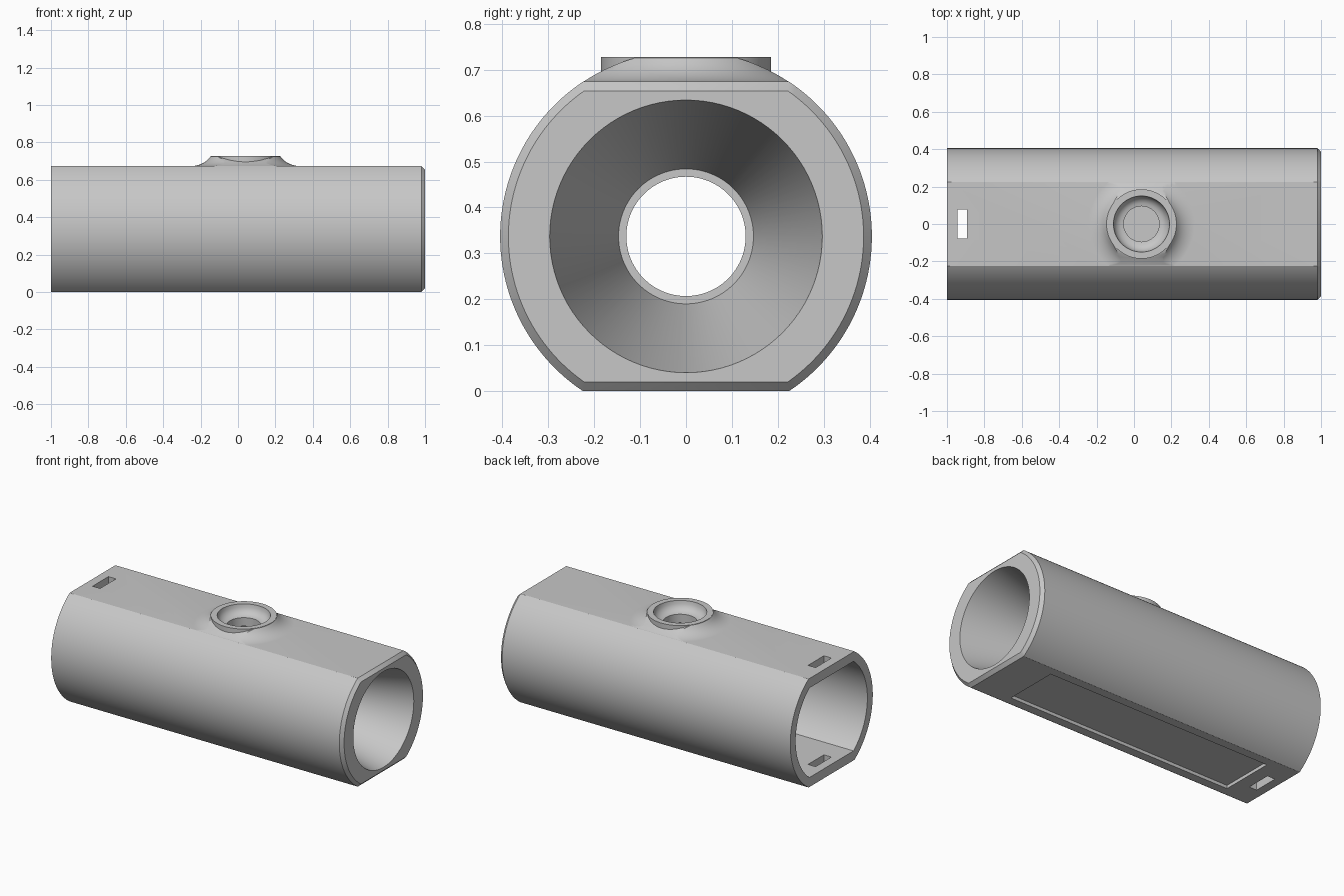
import bpy, bmesh, math
from mathutils import Vector

default = bpy.data.objects.get("Cube")
if default:
    bpy.data.objects.remove(default, do_unlink=True)

AXIS_Z = 0.337     # height of the tube's centre line
BUTTON_X = 0.04    # position of the button collar
STEPS = 96

grey = bpy.data.materials.new("light grey plastic")
grey.use_nodes = True
colour = (0.57, 0.57, 0.57, 1)
grey.diffuse_color = colour
grey.node_tree.nodes["Principled BSDF"].inputs["Base Color"].default_value = colour


def loft(name, rings):
    """Closed solid through a list of equally long rings."""
    bm = bmesh.new()
    loops = [[bm.verts.new(p) for p in ring] for ring in rings]
    for a, b in zip(loops, loops[1:]):
        for i in range(len(a)):
            j = (i + 1) % len(a)
            bm.faces.new((a[i], a[j], b[j], b[i]))
    bm.faces.new(loops[0])
    bm.faces.new(loops[-1])
    bmesh.ops.recalc_face_normals(bm, faces=bm.faces)
    mesh = bpy.data.meshes.new(name)
    bm.to_mesh(mesh)
    bm.free()
    ob = bpy.data.objects.new(name, mesh)
    bpy.context.collection.objects.link(ob)
    return ob


def circle(r):
    return [(r * math.cos(a), r * math.sin(a))
            for a in (2 * math.pi * i / STEPS for i in range(STEPS))]


def flatted(r, half):
    """Circle with its top and bottom cut flat."""
    a = math.asin(half / r)
    n = STEPS // 2
    arc = [-a + 2 * a * i / n for i in range(n + 1)]
    right = [(r * math.cos(t), r * math.sin(t)) for t in arc]
    return right + [(-y, -z) for y, z in right]


def along_x(name, sections):
    return loft(name, [[Vector((x, y, AXIS_Z + z)) for y, z in ring]
                       for x, ring in sections])


def upright(name, profile):
    """Turned shape around the button's vertical axis."""
    return loft(name, [[Vector((BUTTON_X + x, y, z)) for x, y in circle(r)]
                       for r, z in profile])


def box(name, lo, hi):
    rect = [(lo[0], lo[1]), (hi[0], lo[1]), (hi[0], hi[1]), (lo[0], hi[1])]
    return loft(name, [[Vector((x, y, z)) for x, y in rect]
                       for z in (lo[2], hi[2])])


def combine(target, tool, operation):
    mod = target.modifiers.new(tool.name, "BOOLEAN")
    mod.operation = operation
    mod.solver = "EXACT"
    mod.object = tool
    bpy.context.view_layer.objects.active = target
    bpy.ops.object.modifier_apply(modifier=mod.name)
    bpy.data.objects.remove(tool, do_unlink=True)


# Flat-sided tube with a chamfered front end
body = along_x("tube_body", [(-1, flatted(0.405, 0.337)),
                             (0.98, flatted(0.405, 0.337)),
                             (1, flatted(0.387, 0.317))])

# Flared collar, trimmed to the round of the tube
collar = upright("flared_collar", [(0.285, 0.45), (0.285, 0.674), (0.27, 0.6755),
                                   (0.25, 0.680), (0.23, 0.688), (0.212, 0.699),
                                   (0.198, 0.712), (0.187, 0.726)])
combine(collar, along_x("round_trim", [(-0.5, circle(0.4045)), (0.5, circle(0.4045))]),
        "INTERSECT")
combine(body, collar, "UNION")
combine(body, upright("button_ring", [(0.1855, 0.5), (0.1855, 0.728)]), "UNION")

cutters = [
    # Rear chamber, opening at the back end
    along_x("rear_chamber", [(-1.1, flatted(0.352, 0.278)), (0.36, flatted(0.352, 0.278))]),
    # Round passage and flaring front cone
    along_x("passage", [(0.2, circle(0.13)), (0.6, circle(0.13))]),
    along_x("front_cone", [(0.4, circle(0.147)), (1, circle(0.297)), (1.1, circle(0.297))]),
    # Button bowl with a hole into the chamber
    upright("button_bowl", [(0.095, 0.5), (0.095, 0.668), (0.112, 0.671), (0.127, 0.679),
                            (0.139, 0.692), (0.147, 0.708), (0.15, 0.728), (0.15, 0.8)]),
    # Latch slots through top and bottom
    box("latch_slots", (-0.945, -0.078, -0.1), (-0.893, 0.078, 0.8)),
    # Shallow panel recess underneath
    box("panel_recess", (-0.81, -0.17, -0.1), (0.74, 0.17, 0.02)),
]
for cutter in cutters:
    combine(body, cutter, "DIFFERENCE")

body.data.materials.clear()
body.data.materials.append(grey)
for ob in bpy.context.selected_objects:
    ob.select_set(False)
body.select_set(True)
bpy.context.view_layer.objects.active = body
bpy.ops.object.shade_smooth_by_angle(angle=math.radians(28))
